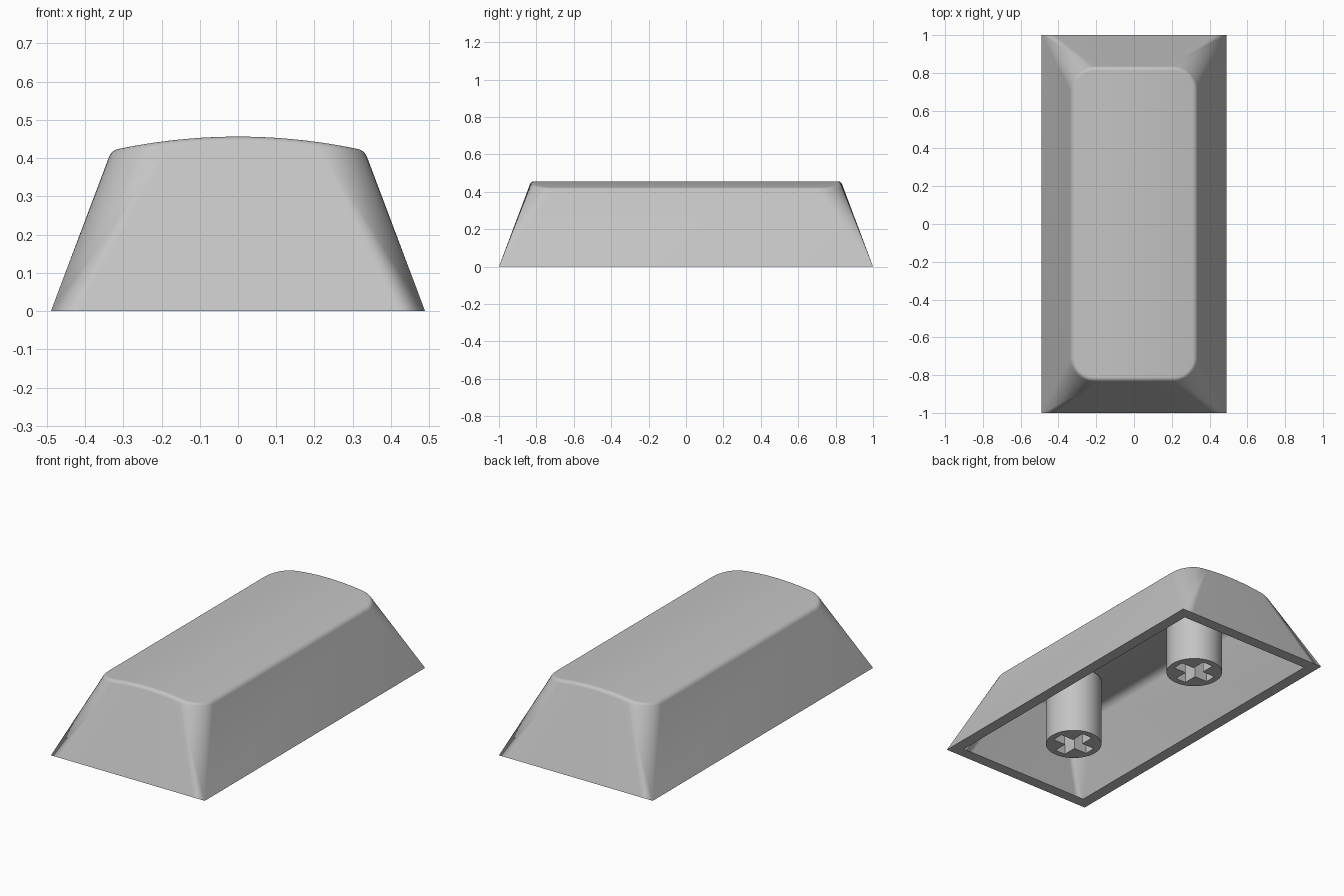
import bpy, bmesh, math

if "Cube" in bpy.data.objects:
    bpy.data.objects.remove(bpy.data.objects["Cube"])

grey = bpy.data.materials.new("light_grey")
grey.diffuse_color = (0.55, 0.55, 0.55, 1)
grey.use_nodes = True
grey.node_tree.nodes["Principled BSDF"].inputs["Base Color"].default_value = grey.diffuse_color

ARC, STRAIGHT, FILLET = 8, 14, 5
SLOPE = 0.376                      # wall lean: inset per unit of height
TILT = math.atan(SLOPE)


def ring(hx, hy, r, height):
    """Rounded rectangle: front path left to right, then its mirror at the back."""
    path = []
    for i in range(ARC + 1):
        a = math.pi + i / ARC * math.pi / 2
        path.append((-hx + r + r * math.cos(a), -hy + r + r * math.sin(a)))
    for i in range(1, STRAIGHT):
        path.append(((hx - r) * (2 * i / STRAIGHT - 1), -hy))
    path += [(-x, y) for x, y in path[ARC::-1]]
    path += [(x, -y) for x, y in reversed(path)]
    return [(x, y, height(x)) for x, y in path]


def shell_rings(hx, hy, peak, fillet, corner):
    """Rings from the sharp rectangular base up to the cambered rounded top."""
    def dome(x):
        return peak - 0.33 * x * x

    def drop(d):
        return lambda x: dome(x) - d

    rings = [ring(hx, hy, 0, lambda x: 0)]
    side_top = dome(hx - SLOPE * 0.41)
    sink = fillet * (1 - math.sin(TILT))
    tx = hx - SLOPE * (side_top - sink)
    ty = hy - SLOPE * (peak - sink)
    for i in range(FILLET + 1):
        a = TILT + (math.pi / 2 - TILT) * i / FILLET
        inset = fillet * (math.cos(TILT) - math.cos(a))
        rings.append(ring(tx - inset, ty - inset, corner - inset,
                          drop(fillet * (1 - math.sin(a)))))
    return rings


def add_shell(bm, rings):
    """Skin the rings and close the top with strips; returns the base ring."""
    loops = [[bm.verts.new(p) for p in r] for r in rings]
    n = len(loops[0])
    for a, b in zip(loops, loops[1:]):
        for i in range(n):
            j = (i + 1) % n
            bm.faces.new((a[i], a[j], b[j], b[i]))
    top = loops[-1]
    for i in range(n // 2 - 1):
        bm.faces.new((top[i], top[i + 1], top[n - 2 - i], top[n - 1 - i]))
    return loops[0]


def finish(ob, angle):
    ob.data.materials.clear()
    ob.data.materials.append(grey)
    bpy.ops.object.select_all(action='DESELECT')
    ob.select_set(True)
    bpy.context.view_layer.objects.active = ob
    bpy.ops.object.shade_smooth_by_angle(angle=math.radians(angle))


# Hollow cap: outer skin, inner skin and the flat rim joining them
bm = bmesh.new()
outer = add_shell(bm, shell_rings(0.489, 1.0, 0.456, 0.025, 0.125))
inner = add_shell(bm, shell_rings(0.424, 0.935, 0.405, 0.04, 0.11))
for i in range(len(outer)):
    j = (i + 1) % len(outer)
    bm.faces.new((outer[j], outer[i], inner[i], inner[j]))
bmesh.ops.remove_doubles(bm, verts=bm.verts, dist=1e-5)
bmesh.ops.recalc_face_normals(bm, faces=bm.faces)
mesh = bpy.data.meshes.new("cap_shell")
bm.to_mesh(mesh)
bm.free()
cap = bpy.data.objects.new("cap_shell", mesh)
bpy.context.collection.objects.link(cap)
finish(cap, 35)
cap.modifiers.new("even_normals", 'WEIGHTED_NORMAL').keep_sharp = True

# Two round stems with a cross-shaped socket
STEM_H, R, ARM, HALF = 0.39, 0.151, 0.115, 0.033
circle = [(R * math.cos(t * math.pi / 24), R * math.sin(t * math.pi / 24)) for t in range(48)]
cross = []
for q in range(4):
    c, s = round(math.cos(q * math.pi / 2)), round(math.sin(q * math.pi / 2))
    for x, y in ((ARM, -HALF), (ARM, HALF), (HALF, HALF)):
        cross.append((c * x - s * y, s * x + c * y))

for name, y in (("front_stem", -0.51), ("back_stem", 0.51)):
    curve = bpy.data.curves.new(name, 'CURVE')
    curve.dimensions, curve.fill_mode = '2D', 'BOTH'
    curve.extrude = STEM_H / 2
    for pts in (circle, cross):
        sp = curve.splines.new('POLY')
        sp.points.add(len(pts) - 1)
        for p, (px, py) in zip(sp.points, pts):
            p.co = (px, py, 0, 1)
        sp.use_cyclic_u = True
    stem = bpy.data.objects.new(name, curve)
    stem.location = (0, y, STEM_H / 2)
    bpy.context.collection.objects.link(stem)
    bpy.ops.object.select_all(action='DESELECT')
    stem.select_set(True)
    bpy.context.view_layer.objects.active = stem
    bpy.ops.object.convert(target='MESH')
    stem = bpy.context.view_layer.objects.active
    bm = bmesh.new()
    bm.from_mesh(stem.data)
    bmesh.ops.remove_doubles(bm, verts=bm.verts, dist=1e-5)
    bmesh.ops.recalc_face_normals(bm, faces=bm.faces)
    bm.to_mesh(stem.data)
    bm.free()
    finish(stem, 30)
